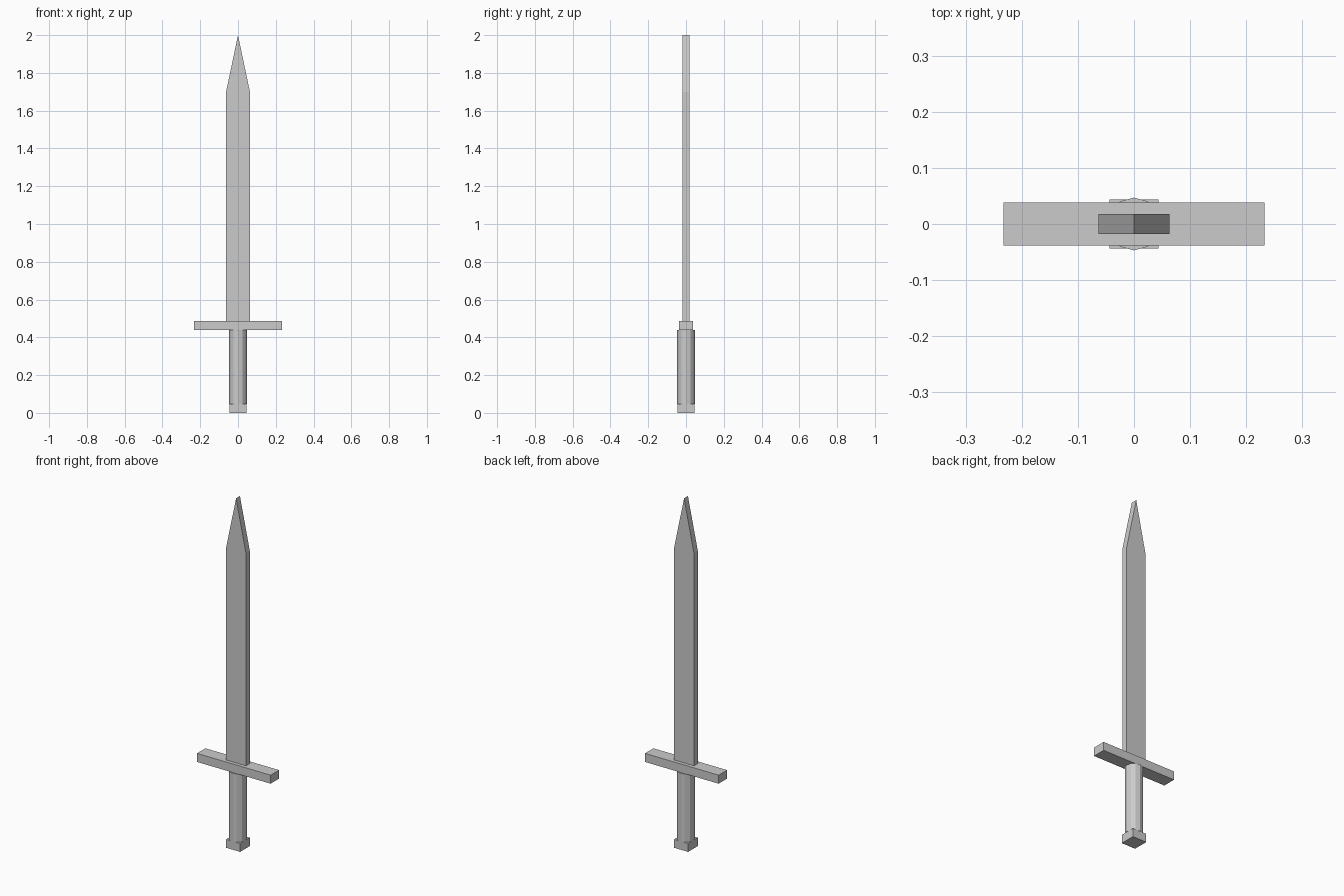
import bpy, bmesh

if "Cube" in bpy.data.objects:
    bpy.data.objects.remove(bpy.data.objects["Cube"])


def box(name, hx, hy, z0, z1):
    bpy.ops.mesh.primitive_cube_add(size=1, location=(0, 0, (z0 + z1) / 2))
    ob = bpy.context.object
    ob.name = name
    ob.scale = (2 * hx, 2 * hy, z1 - z0)
    bpy.ops.object.transform_apply(location=False, rotation=False, scale=True)
    return ob


# square pommel and crossguard
box("pommel", 0.044, 0.044, 0.0, 0.048)
box("crossguard", 0.233, 0.038, 0.438, 0.487)

# faceted grip
bpy.ops.mesh.primitive_cylinder_add(vertices=12, radius=0.047, depth=0.39,
                                    location=(0, 0, 0.048 + 0.195))
bpy.context.object.name = "grip"

# flat blade: pointed outline extruded through its thickness
outline = [(-0.063, 0.487), (0.063, 0.487), (0.063, 1.70), (0, 2.0), (-0.063, 1.70)]
t = 0.0175
bm = bmesh.new()
face = bm.faces.new([bm.verts.new((x, -t, z)) for x, z in outline])
ext = bmesh.ops.extrude_face_region(bm, geom=[face])
moved = [v for v in ext["geom"] if isinstance(v, bmesh.types.BMVert)]
bmesh.ops.translate(bm, verts=moved, vec=(0, 2 * t, 0))
bmesh.ops.recalc_face_normals(bm, faces=bm.faces)
mesh = bpy.data.meshes.new("blade")
bm.to_mesh(mesh)
bm.free()
bpy.context.collection.objects.link(bpy.data.objects.new("blade", mesh))
